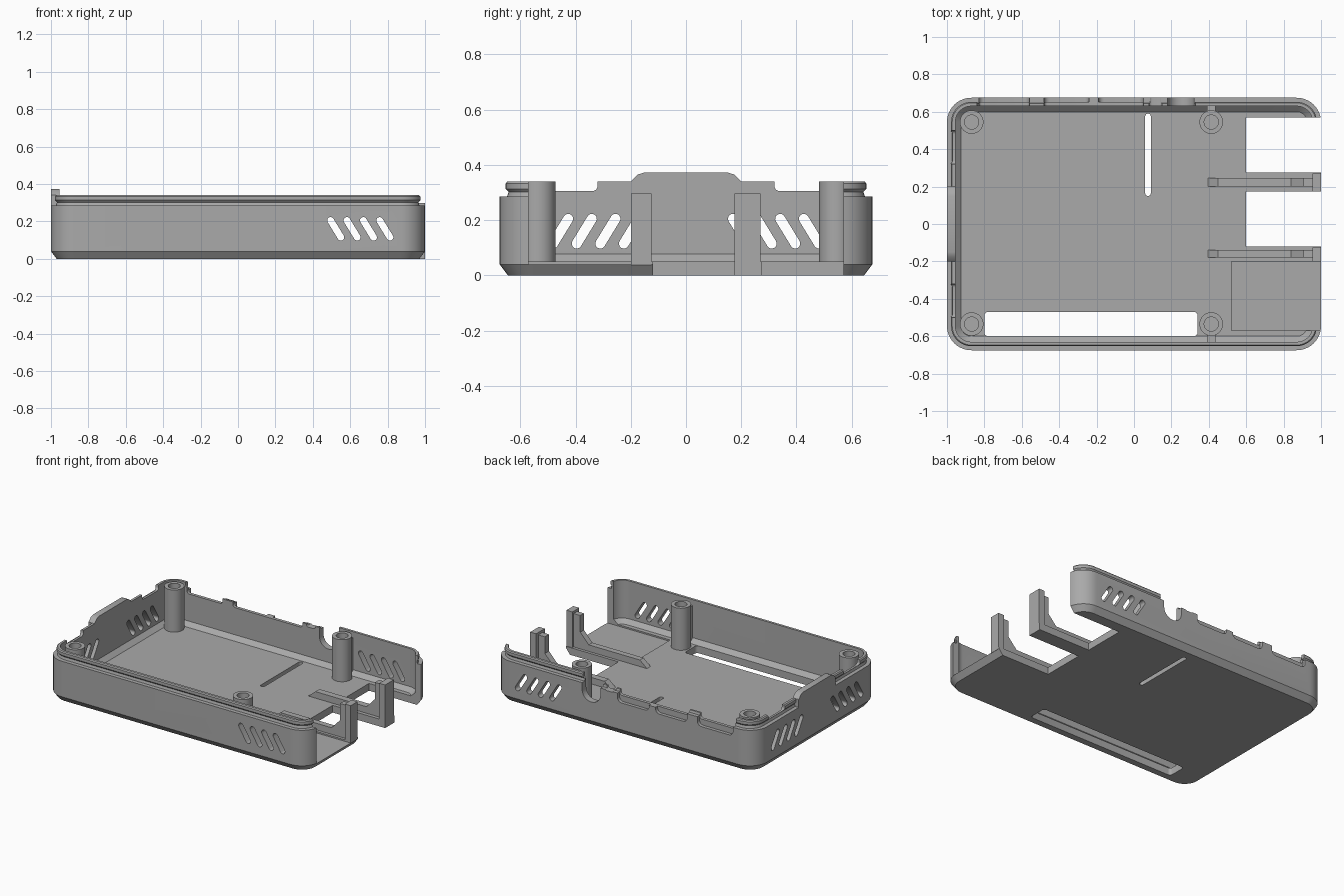
import bpy, bmesh, math

if "Cube" in bpy.data.objects:
    bpy.data.objects.remove(bpy.data.objects["Cube"])

grey = bpy.data.materials.new("plain_grey")
grey.diffuse_color = (0.40, 0.40, 0.40, 1)
grey.use_nodes = True
grey.node_tree.nodes["Principled BSDF"].inputs["Base Color"].default_value = grey.diffuse_color


def make(name, bm):
    bmesh.ops.recalc_face_normals(bm, faces=bm.faces)
    me = bpy.data.meshes.new(name)
    bm.to_mesh(me)
    bm.free()
    me.materials.append(grey)
    ob = bpy.data.objects.new(name, me)
    bpy.context.collection.objects.link(ob)
    return ob


def loft(name, loops):
    """Join matching point loops into a closed solid."""
    bm = bmesh.new()
    rings = [[bm.verts.new(p) for p in loop] for loop in loops]
    for a, b in zip(rings, rings[1:]):
        for i in range(len(a)):
            j = (i + 1) % len(a)
            bm.faces.new((a[i], a[j], b[j], b[i]))
    bm.faces.new(rings[0])
    bm.faces.new(rings[-1])
    return make(name, bm)


def prism(name, pts, axis, lo, hi):
    """Extrude a 2D outline along x, y or z."""
    place = {'x': lambda p, d: (d, p[0], p[1]),
             'y': lambda p, d: (p[0], d, p[1]),
             'z': lambda p, d: (p[0], p[1], d)}[axis]
    return loft(name, [[place(p, d) for p in pts] for d in (lo, hi)])


def box(name, x0, x1, y0, y1, z0, z1):
    return prism(name, [(x0, y0), (x1, y0), (x1, y1), (x0, y1)], 'z', z0, z1)


def rounded(x0, x1, y0, y1, r, n=10):
    pts = []
    for k, (cx, cy) in enumerate([(x1 - r, y1 - r), (x0 + r, y1 - r),
                                  (x0 + r, y0 + r), (x1 - r, y0 + r)]):
        for i in range(n + 1):
            a = (k + i / n) * math.pi / 2
            pts.append((cx + r * math.cos(a), cy + r * math.sin(a)))
    return pts


def capsule(a, b, r, n=8):
    """Rounded slot outline running from a to b."""
    ang = math.atan2(b[1] - a[1], b[0] - a[0])
    pts = []
    for c, start in ((b, ang - math.pi / 2), (a, ang + math.pi / 2)):
        for i in range(n + 1):
            t = start + math.pi * i / n
            pts.append((c[0] + r * math.cos(t), c[1] + r * math.sin(t)))
    return pts


def circle(cx, cy, r, n=32):
    return [(cx + r * math.cos(2 * math.pi * i / n),
             cy + r * math.sin(2 * math.pi * i / n)) for i in range(n)]


def dip(x0, x1, z, r=0.03, n=6):
    """Open-topped notch outline with rounded lower corners."""
    low = [p for p in rounded(x0, x1, z, z + 2 * r, r, n) if p[1] <= z + r + 1e-5]
    low.sort(key=lambda p: math.atan2(p[1] - z - 4 * r, p[0] - (x0 + x1) / 2))
    return low + [(x1, 0.5), (x0, 0.5)]


def cut(ob, cutter):
    m = ob.modifiers.new("cut", 'BOOLEAN')
    m.operation, m.solver, m.object = 'DIFFERENCE', 'EXACT', cutter
    bpy.context.view_layer.objects.active = ob
    bpy.ops.object.modifier_apply(modifier=m.name)
    bpy.data.objects.remove(cutter)


# Tray: chamfered base, wall, grooved lip and inner floor as one solid
section = [(0.03, 0), (0, 0.04), (0, 0.285), (0.027, 0.285), (0.032, 0.302),
           (0.022, 0.313), (0.022, 0.333), (0.028, 0.34), (0.045, 0.34),
           (0.045, 0.078), (0.075, 0.05)]
tray = loft("tray", [[(x, y, z) for x, y in
                      rounded(-1 + s, 1 - s, -0.675 + s, 0.675 - s, 0.13 - s)]
                     for s, z in section])

# Open right side, recessed corner of the floor and two floor cutouts
cut(tray, box("side_cut", 0.88, 1.1, -0.57, 0.57, 0.05, 0.5))
cut(tray, box("recess_cut", 0.52, 1.1, -0.57, -0.20, 0.04, 0.5))
cut(tray, box("port_cut", 0.60, 1.1, 0.275, 0.57, -0.1, 0.2))
cut(tray, box("port_cut", 0.60, 1.1, -0.12, 0.175, -0.1, 0.2))

# Floor slots
cut(tray, prism("long_slot", rounded(-0.80, 0.34, -0.60, -0.47, 0.02, 4), 'z', -0.1, 0.2))
cut(tray, prism("thin_slot", rounded(0.06, 0.09, 0.15, 0.59, 0.014, 4), 'z', -0.1, 0.2))

# Slanted vents through the front, back and left walls
for i in range(4):
    x = 0.495 + 0.0875 * i
    for lo, hi in ((-0.8, -0.61), (0.61, 0.8)):
        cut(tray, prism("vent", capsule((x, 0.205), (x + 0.055, 0.115), 0.018), 'y', lo, hi))
    y = 0.225 + 0.0855 * i
    for s in (-1, 1):
        cut(tray, prism("vent", capsule((s * y, 0.115), (s * (y - 0.055), 0.205), 0.018),
                        'x', -1.1, -0.94))

# Lowered edge of the left wall either side of the tab
for s in (-1, 1):
    a, b = sorted((s * 0.32, s * 0.50))
    cut(tray, prism("edge_dip", dip(a, b, 0.305, 0.02), 'x', -1.1, -0.90))

# Connector notches along the back wall
for x0, x1, z in ((-0.84, 0.33, 0.30), (-0.83, -0.56, 0.265),
                  (-0.48, 0.05, 0.265), (0.08, 0.15, 0.28)):
    cut(tray, prism("back_notch", dip(x0, x1, z, 0.018), 'y', 0.60, 0.8))
for x0, x1 in ((-0.83, -0.56), (-0.48, -0.24), (-0.19, 0.05)):
    cut(tray, prism("plug_recess", dip(x0, x1, 0.225, 0.03), 'y', 0.652, 0.8))
cut(tray, prism("round_notch", dip(0.18, 0.32, 0.17, 0.069, 10), 'y', 0.60, 0.8))

# Raised tab on the left wall
tab = [(-0.20, 0.27), (0.20, 0.27), (0.20, 0.34), (0.175, 0.365), (0.15, 0.373),
       (-0.15, 0.373), (-0.175, 0.365), (-0.20, 0.34)]
parts = [tray, prism("left_tab", tab, 'x', -1.0, -0.955)]

# Screw posts with open bores, and webs tying two of them to the walls
for px in (-0.868, 0.413):
    for py in (-0.535, 0.545):
        post = prism("screw_post", circle(px, py, 0.063), 'z', 0.045, 0.34)
        cut(post, prism("bore", circle(px, py, 0.038), 'z', 0.09, 0.5))
        parts.append(post)
        if px > 0:
            ya, yb = sorted((py + math.copysign(0.055, py), math.copysign(0.635, py)))
            parts.append(box("post_web", 0.39, 0.437, ya, yb, 0.045, 0.30))

# Upright port brackets: end plate plus gusseted rib
rib = [(0.39, 0.045), (0.45, 0.095), (0.84, 0.095), (0.905, 0.165),
       (0.905, 0.28), (0.96, 0.28), (0.96, 0.045)]
for y0, y1, r0, r1, z0 in ((0.175, 0.27, 0.20, 0.245, 0.0),
                           (-0.20, -0.125, -0.18, -0.14, 0.038)):
    parts.append(box("bracket_plate", 0.955, 1.0, y0, y1, z0, 0.297))
    parts.append(prism("bracket_rib", rib, 'y', r0, r1))
parts.append(box("bracket_foot", 0.95, 1.0, 0.175, 0.275, 0.0, 0.05))

for ob in parts:
    bpy.ops.object.select_all(action='DESELECT')
    ob.select_set(True)
    bpy.context.view_layer.objects.active = ob
    bpy.ops.object.shade_smooth_by_angle(angle=math.radians(30))
